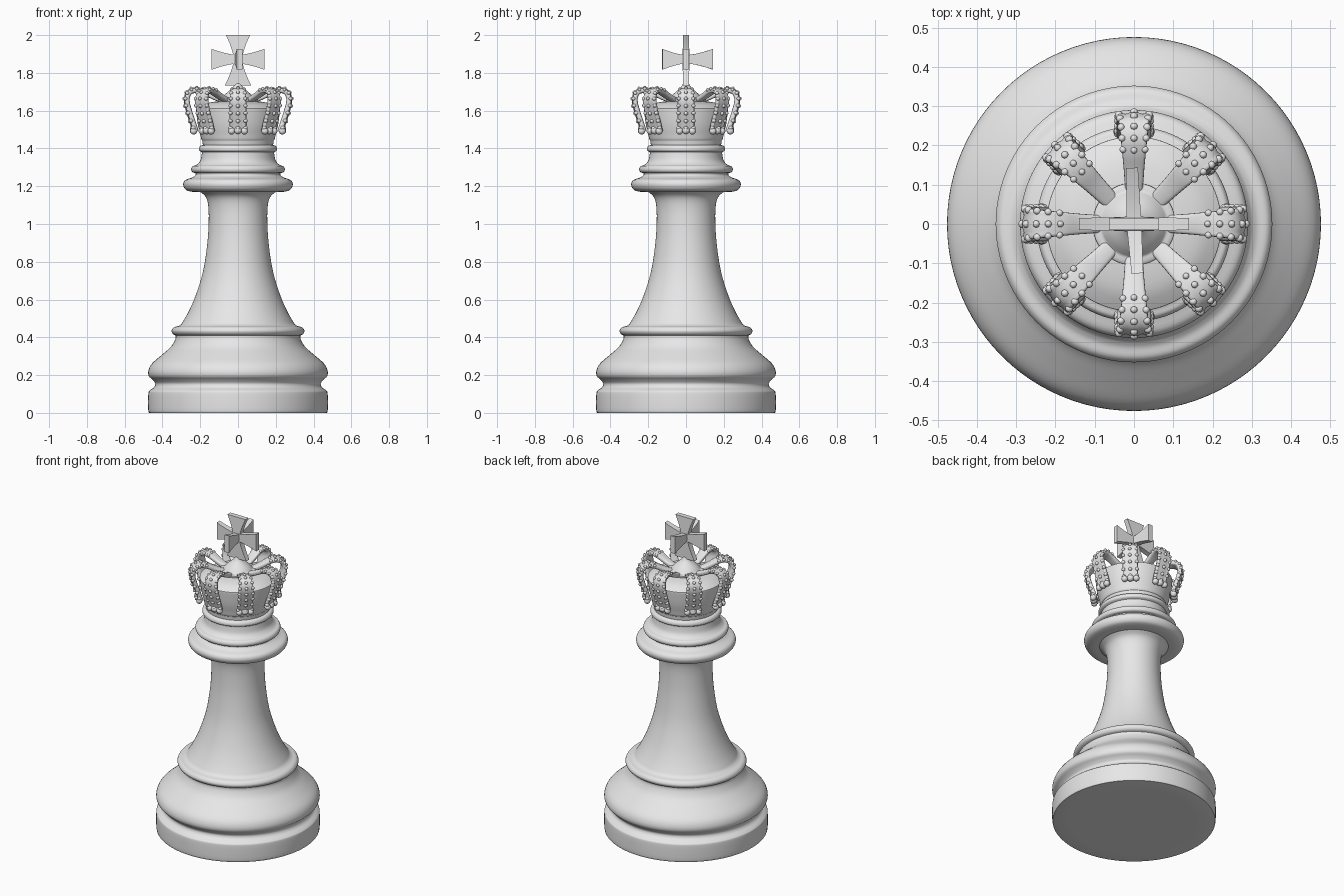
import bpy, bmesh, math
from mathutils import Vector, Matrix

if "Cube" in bpy.data.objects:
    bpy.data.objects.remove(bpy.data.objects["Cube"])

mat = bpy.data.materials.new("pale grey")
mat.diffuse_color = (0.8, 0.8, 0.8, 1)
mat.use_nodes = True
mat.node_tree.nodes["Principled BSDF"].inputs["Base Color"].default_value = mat.diffuse_color


def smooth_path(pts, n):
    """Catmull-Rom through the points; a doubled point makes a corner."""
    pts = [Vector(p) for p in pts]
    out = [pts[0]]
    for i in range(len(pts) - 1):
        p0, p1, p2, p3 = pts[max(i - 1, 0)], pts[i], pts[i + 1], pts[min(i + 2, len(pts) - 1)]
        if (p2 - p1).length < 1e-6:
            continue
        for k in range(1, n + 1):
            t = k / n
            out.append(0.5 * (2 * p1 + (p2 - p0) * t + (2 * p0 - 5 * p1 + 4 * p2 - p3) * t * t
                              + (3 * p1 - p0 - 3 * p2 + p3) * t ** 3))
    return out


def finish(bm, name, angle=40):
    bmesh.ops.recalc_face_normals(bm, faces=bm.faces)
    me = bpy.data.meshes.new(name)
    bm.to_mesh(me)
    bm.free()
    me.materials.append(mat)
    ob = bpy.data.objects.new(name, me)
    bpy.context.collection.objects.link(ob)
    bpy.ops.object.select_all(action='DESELECT')
    ob.select_set(True)
    bpy.context.view_layer.objects.active = ob
    bpy.ops.object.shade_smooth_by_angle(angle=math.radians(angle))
    return ob


def lathe(name, pts, n=4, seg=96):
    bm = bmesh.new()
    rings = []
    for r, z in smooth_path(pts, n):
        if r < 1e-4:
            rings.append([bm.verts.new((0, 0, z))] * seg)
        else:
            rings.append([bm.verts.new((r * math.cos(2 * math.pi * i / seg),
                                        r * math.sin(2 * math.pi * i / seg), z)) for i in range(seg)])
    for a, b in zip(rings, rings[1:]):
        for i in range(seg):
            j = (i + 1) % seg
            bm.faces.new(list(dict.fromkeys((a[i], a[j], b[j], b[i]))))
    return finish(bm, name)


# base and stem
lathe("base_and_stem", [
    (0, 0), (0, 0), (.468, 0), (.468, 0), (.475, .012), (.475, .1), (.468, .118), (.445, .135),
    (.438, .155), (.452, .175), (.472, .195), (.474, .225), (.455, .262), (.4, .31), (.355, .35),
    (.332, .39), (.33, .41), (.33, .41), (.345, .418), (.352, .435), (.34, .453), (.315, .46),
    (.3, .47), (.3, .47), (.265, .53), (.225, .62), (.185, .75), (.162, .9), (.155, 1.02),
    (.158, 1.1), (.172, 1.145), (.2, 1.17), (.2, 1.17)])

# collar rings and neck
lathe("collar", [
    (.15, 1.17), (.15, 1.17), (.24, 1.17), (.24, 1.17), (.275, 1.18), (.29, 1.207), (.28, 1.232), (.245, 1.245),
    (.225, 1.258), (.225, 1.27), (.225, 1.27), (.242, 1.275), (.248, 1.29), (.24, 1.306),
    (.22, 1.313), (.2, 1.335), (.192, 1.37), (.192, 1.38), (.192, 1.38), (.205, 1.388),
    (.207, 1.4), (.2, 1.413), (.186, 1.418), (.186, 1.418), (.19, 1.45), (.19, 1.45)])

# crown cup with its domed cap
lathe("crown_cup", [
    (.15, 1.44), (.15, 1.44), (.188, 1.44), (.2, 1.475), (.213, 1.53), (.222, 1.6), (.222, 1.612), (.222, 1.612),
    (.212, 1.618), (.212, 1.618), (.17, 1.638), (.1, 1.65), (0, 1.655)])

# hub where the arches meet, with the seat of the cross
lathe("crown_hub", [
    (.1, 1.64), (.1, 1.64), (.105, 1.662), (.085, 1.668), (.085, 1.668), (.065, 1.69), (.03, 1.72),
    (.015, 1.745), (0, 1.75)], seg=48)

# crown arches: ridged bands lofted along a curved path, edged with beads
ARCH = [(.222, 1.49), (.238, 1.54), (.258, 1.6), (.27, 1.655), (.258, 1.694), (.225, 1.708),
        (.185, 1.7), (.14, 1.678), (.085, 1.655)]
path = smooth_path(ARCH, 6)
SEC = 20


def arch_width(t):
    return .044 - .022 * max(0, (t - .35) / .65)


def arch():
    bm = bmesh.new()
    rings, frames = [], []
    last = len(path) - 1
    for i, p in enumerate(path):
        d = (path[min(i + 1, last)] - path[max(i - 1, 0)]).normalized()
        c, nrm = Vector((p.x, 0, p.y)), Vector((d.y, 0, -d.x))
        t = i / last
        w = arch_width(t)
        ring = []
        for k in range(SEC):
            a = 2 * math.pi * k / SEC
            u = math.copysign(abs(math.cos(a)) ** .6, math.cos(a))
            v = math.copysign(abs(math.sin(a)) ** .6, math.sin(a)) * .014
            if v > 0:  # three lengthwise ridges on the outer face
                v += .005 * math.cos(u * 2 * math.pi) * (1 - t)
            ring.append(bm.verts.new(c + nrm * v + Vector((0, u * w, 0))))
        rings.append(ring)
        frames.append((c, nrm, w, t))
    for a, b in zip(rings, rings[1:]):
        for k in range(SEC):
            j = (k + 1) % SEC
            bm.faces.new((a[k], a[j], b[j], b[k]))
    bm.faces.new(rings[0])
    bm.faces.new(rings[-1][::-1])

    def bead(pos, r):
        bmesh.ops.create_icosphere(bm, subdivisions=2, radius=r, matrix=Matrix.Translation(pos))

    for c, nrm, w, t in frames[3:36:4]:
        for s in (-1, 1):
            bead(c + nrm * .008 + Vector((0, s * w * .9, 0)), .012 - .004 * t)
        bead(c + nrm * .015, .012 - .005 * t)
    # cluster of drops at the foot
    for y, z, r in ((-.034, 1.492, .019), (.034, 1.492, .019), (0, 1.495, .021)):
        bead(Vector((.235, y, z)), r)
    return finish(bm, "crown_arch_1", 60)


first = arch()
for i in range(1, 8):
    ob = first.copy()
    ob.name = f"crown_arch_{i + 1}"
    ob.rotation_euler.z = i * math.pi / 4
    bpy.context.collection.objects.link(ob)


# cross: flared arms, each a thin plate thinning slightly to its tip
def arm(bm, length, end, angle, turn=0):
    steps = 8
    m = Matrix.Translation((0, 0, 1.872)) @ Matrix.Rotation(turn, 4, 'Z') @ Matrix.Rotation(angle, 4, 'Y')
    rings = []
    for i in range(steps + 1):
        t = i / steps
        w, th = .022 + (end - .022) * t ** 1.5, .019 - .004 * t
        rings.append([bm.verts.new(m @ Vector((x * w, y * th, t * length)))
                      for x, y in ((-1, -1), (1, -1), (1, 1), (-1, 1))])
    for a, b in zip(rings, rings[1:]):
        for k in range(4):
            j = (k + 1) % 4
            bm.faces.new((a[k], a[j], b[j], b[k]))
    bm.faces.new(rings[0])
    bm.faces.new(rings[-1])


for name, arms in {
    "cross_upright": ((.128, .064, 0, 0), (.138, .07, math.pi, 0)),
    "cross_side_arms": ((.14, .055, math.pi / 2, 0), (.14, .055, -math.pi / 2, 0)),
    "cross_front_back_arms": ((.143, .055, math.pi / 2, math.radians(92)),
                              (.126, .055, -math.pi / 2, math.radians(94))),
}.items():
    bm = bmesh.new()
    for a in arms:
        arm(bm, *a)
    finish(bm, name, 30)
